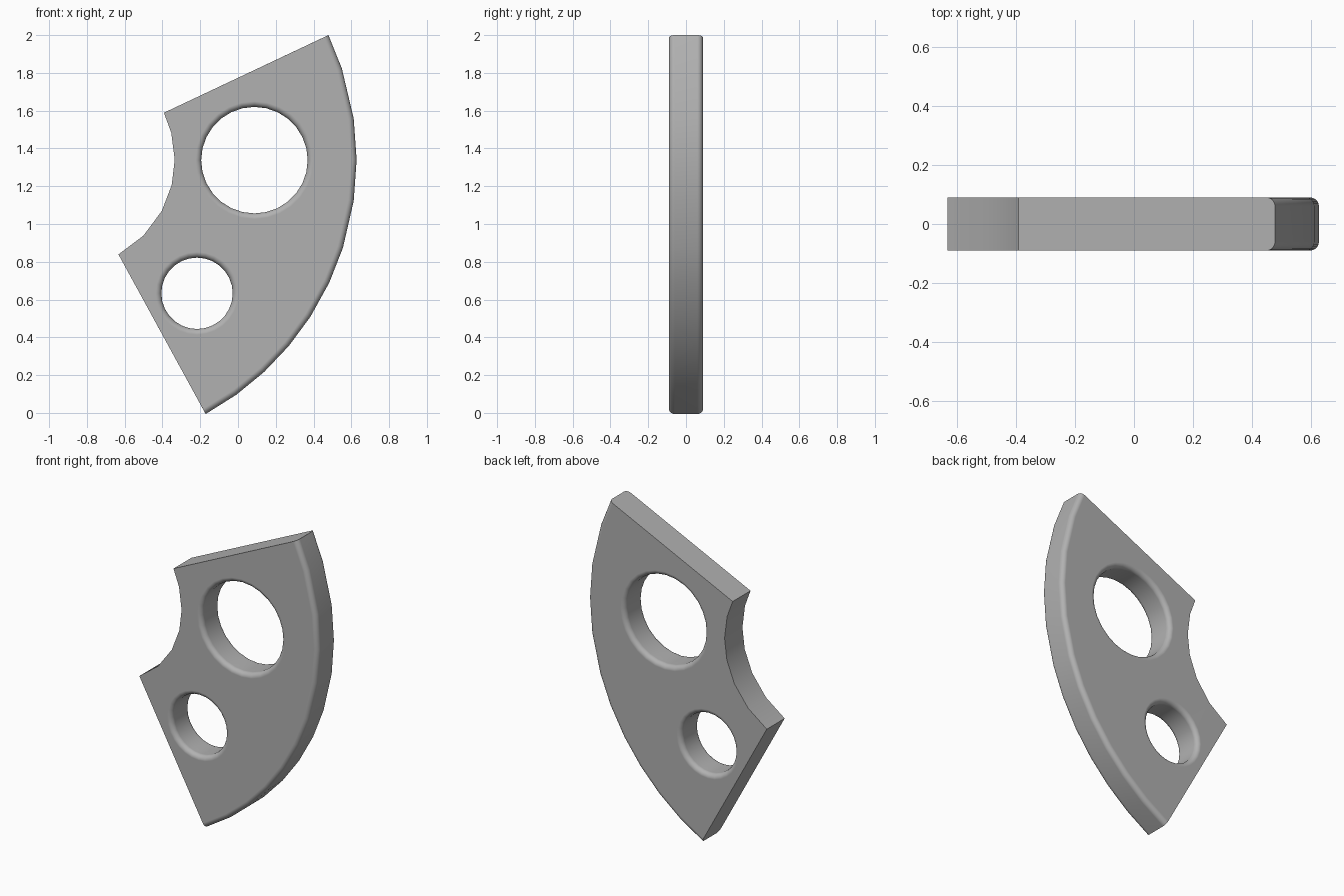
import bpy, bmesh
from math import sin, cos, pi, radians

if "Cube" in bpy.data.objects:
    bpy.data.objects.remove(bpy.data.objects["Cube"])

CX, CZ = -0.905, 1.34                      # centre of the sector arcs
R_OUT, R_IN = 1.533, 0.57
OUTER = [-61.4, -54.2, -47.1, -40, -32.8, -25.1, -17.7, -8.2, 0, 8.2, 18.4, 25.5]
INNER = [25.9, 14.5, 0, -13.6, -28.5, -45, -61.5]
T, F, STEPS = 0.09, 0.03, 5                # half thickness, fillet radius, fillet steps


def rim_profile():
    """(y, inset) pairs from front to back, rounded at both faces."""
    angles = [pi / 2 * i / STEPS for i in range(STEPS + 1)]
    front = [(-T + F * (1 - cos(a)), F * (1 - sin(a))) for a in angles]
    return front + [(-y, d) for y, d in reversed(front)]


def arc(r, degrees):
    return [(CX + r * cos(radians(a)), CZ + r * sin(radians(a))) for a in degrees]


def loft(name, layers):
    """Skin a stack of equal-length (x, z) outlines, each at its own y."""
    bm = bmesh.new()
    rings = [[bm.verts.new((x, y, z)) for x, z in pts] for y, pts in layers]
    n = len(rings[0])
    for lo, hi in zip(rings, rings[1:]):
        for i in range(n):
            j = (i + 1) % n
            bm.faces.new((lo[i], lo[j], hi[j], hi[i]))
    bm.faces.new(rings[0])
    bm.faces.new(rings[-1])
    bmesh.ops.recalc_face_normals(bm, faces=bm.faces[:])
    me = bpy.data.meshes.new(name)
    bm.to_mesh(me)
    bm.free()
    ob = bpy.data.objects.new(name, me)
    bpy.context.collection.objects.link(ob)
    return ob


# sector plate: only the outer rim is rounded
plate = loft("sector_plate", [(y, arc(R_OUT - d, OUTER) + arc(R_IN, INNER))
                              for y, d in rim_profile()])


# round holes with rounded rims
def cut_hole(name, x, z, r, n=28):
    prof = [(y, r + d) for y, d in rim_profile()]
    prof = [(-T - 0.02, r + F)] + prof + [(T + 0.02, r + F)]
    cutter = loft(name, [
        (y, [(x + q * cos(2 * pi * i / n), z + q * sin(2 * pi * i / n)) for i in range(n)])
        for y, q in prof])
    cutter.hide_render = True
    mod = plate.modifiers.new(name, 'BOOLEAN')
    mod.operation, mod.solver, mod.object = 'DIFFERENCE', 'EXACT', cutter
    bpy.context.view_layer.objects.active = plate
    bpy.ops.object.modifier_apply(modifier=name)
    bpy.data.objects.remove(cutter)


cut_hole("large_hole", 0.087, 1.338, 0.282)
cut_hole("small_hole", -0.217, 0.633, 0.189)

# clean shared vertices left by the cuts
bm = bmesh.new()
bm.from_mesh(plate.data)
bmesh.ops.remove_doubles(bm, verts=bm.verts[:], dist=0.0002)
bm.to_mesh(plate.data)
bm.free()

# dark grey finish
grey = bpy.data.materials.new("dark_grey")
grey.diffuse_color = (0.44, 0.44, 0.44, 1)
grey.use_nodes = True
grey.node_tree.nodes["Principled BSDF"].inputs["Base Color"].default_value = grey.diffuse_color
plate.data.materials.clear()
plate.data.materials.append(grey)

# smooth rims, with the broad faces kept flat
bpy.ops.object.select_all(action='DESELECT')
plate.select_set(True)
bpy.context.view_layer.objects.active = plate
bpy.ops.object.shade_smooth_by_angle(angle=radians(30))
weighted = plate.modifiers.new("flat_faces", 'WEIGHTED_NORMAL')
weighted.keep_sharp = True
